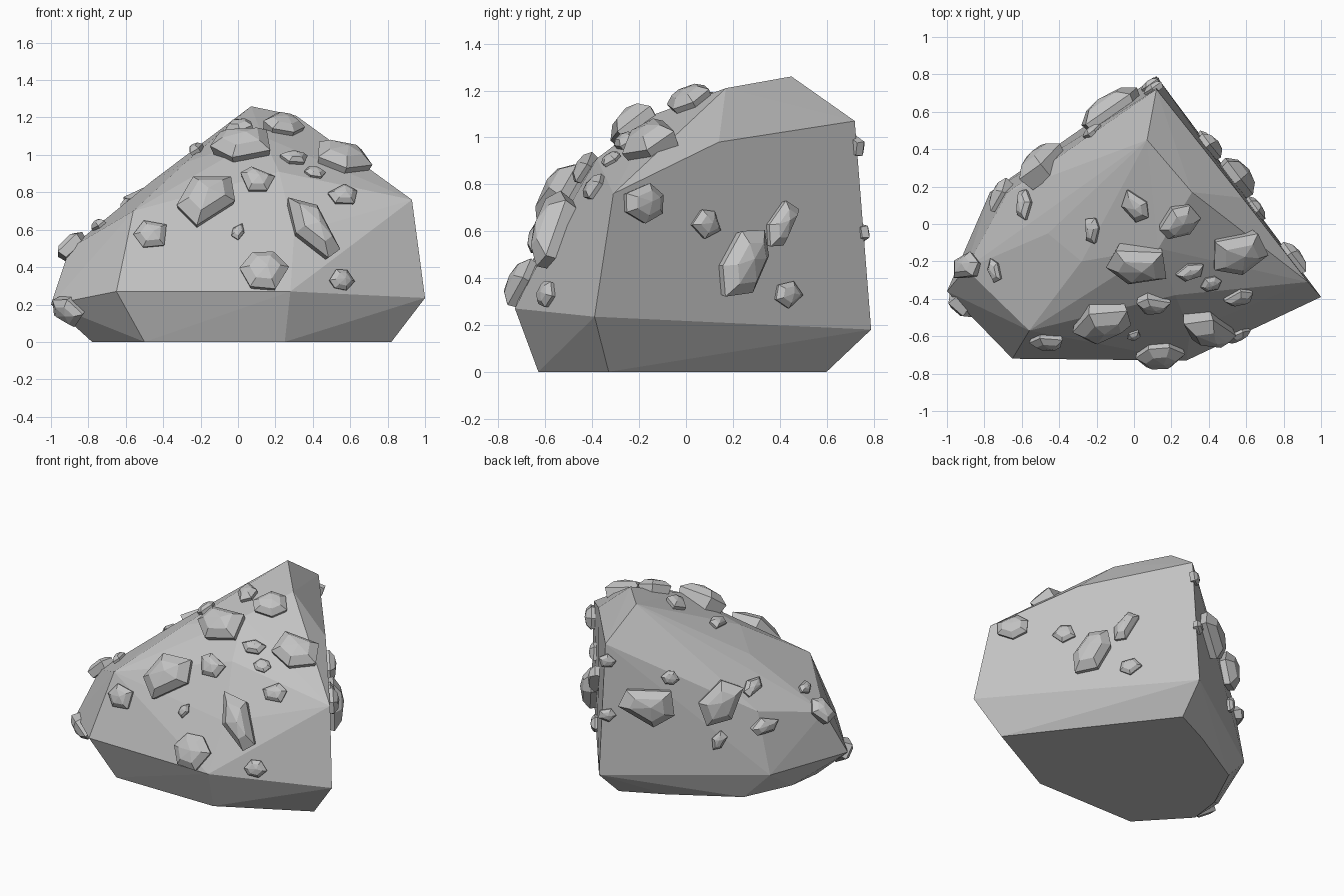
import bpy, bmesh, math, random
from mathutils import Vector, Matrix
from mathutils.bvhtree import BVHTree

if "Cube" in bpy.data.objects:
    bpy.data.objects.remove(bpy.data.objects["Cube"])

random.seed(4)
stone = bpy.data.materials.new("grey stone")
stone.diffuse_color = (0.54, 0.54, 0.54, 1)
stone.use_nodes = True
stone.node_tree.nodes["Principled BSDF"].inputs["Base Color"].default_value = stone.diffuse_color


def hull_mesh(points):
    bm = bmesh.new()
    for p in points:
        bm.verts.new(p)
    res = bmesh.ops.convex_hull(bm, input=bm.verts[:])
    junk = {g for g in res["geom_interior"] + res["geom_unused"] if isinstance(g, bmesh.types.BMVert)}
    bmesh.ops.delete(bm, geom=list(junk), context='VERTS')
    bmesh.ops.recalc_face_normals(bm, faces=bm.faces[:])
    return bm


def make_object(bm, name):
    me = bpy.data.meshes.new(name)
    bm.to_mesh(me)
    me.materials.append(stone)
    ob = bpy.data.objects.new(name, me)
    bpy.context.collection.objects.link(ob)
    return ob


# Main boulder: corner points from foot, belt and crown
foot = [(-.5, -.63, 0), (.25, -.63, 0), (.82, -.33, 0), (.1, .6, 0),
        (-.17, .47, 0), (-.6, .22, 0), (-.75, -.1, 0), (-.78, -.33, 0)]
belt = [(1, -.39, .235), (.28, -.73, .27), (-.65, -.72, .27), (-1, -.36, .2),
        (-.77, .17, .18), (.12, .79, .18), (.57, .11, .175)]
crown = [(.07, .45, 1.26), (.31, .17, 1.21), (.12, .72, 1.07), (.93, -.31, .76),
         (.58, .14, .98), (-.56, -.57, .7), (-.28, -.2, .96), (-.9, -.24, .5),
         (-.675, .17, .6), (-.02, .46, 1.1), (-.37, .18, .89), (-.46, -.05, .86),
         (.13, -.13, 1.1), (.22, -.38, .91), (-.1, -.46, .81), (.3, -.57, .58)]
body = hull_mesh(foot + belt + crown)
tree = BVHTree.FromBMesh(body)
make_object(body, "boulder")

# Viewing frames used to place the chips: origin, right, up, forward
VIEWS = {
    "front": ((0, 0, 0), (1, 0, 0), (0, 0, 1), (0, 1, 0)),
    "right": ((0, 0, 0), (0, 1, 0), (0, 0, 1), (-1, 0, 0)),
    "top": ((0, 0, 0), (1, 0, 0), (0, 1, 0), (0, 0, -1)),
    "back": ((.12, .79, .18), (-.815, -.58, 0), (.261, -.367, .89), (.516, -.725, -.45)),
}


def chip(view, u, v, r, aspect=.8, turn=0.0):
    """Faceted stone chip half sunk in the boulder; turn is the long axis angle in the view."""
    o, right, up, fwd = (Vector(a) for a in VIEWS[view])
    start = o + right * u + up * v - fwd.normalized() * 4
    hit, n, _, _ = tree.ray_cast(start, fwd.normalized())
    if hit is None:
        hit, n, _, _ = tree.find_nearest(o + right * u + up * v)
    a = math.radians(turn)
    axis = right * math.cos(a) + up * math.sin(a)
    x = (axis - n * axis.dot(n)).normalized()
    frame = Matrix((x, n.cross(x), n)).transposed()
    sides = random.choice((5, 5, 6))
    phase = random.uniform(0, 6.28)
    pts = []
    for i in range(sides):
        t = phase + (i + random.uniform(-.2, .2)) * 2 * math.pi / sides
        c, s = math.cos(t), math.sin(t) * aspect
        for k, h in ((.85, -.3), (1, .22), (.62, .48)):
            pts.append(hit + frame @ Vector((c * k * r, s * k * r, h * r)))
    pts.append(hit + frame @ Vector((.1 * r, .05 * r, .58 * r)))
    make_object(hull_mesh(pts), "stone_chip")


# Chips on the front
for c in [(-.46, .57, .10, .85), (-.17, .75, .19, .75, 55), (.10, .86, .10), (.39, .6, .21, .5, -60),
          (.14, .37, .135, .9), (.55, .33, .075), (0, .585, .055, .6, 70), (.56, .78, .085),
          (.41, .9, .06), (-.9, .17, .11)]:
    chip("front", *c)

# Chips on the crown
for c in [(.24, .02, .12, .8, 30), (-.22, -.03, .08, .6, 90), (.01, .1, .1, .7, -60), (.03, -.2, .18, .75),
          (.55, -.14, .17, .8), (-.58, .1, .09, .6, 110), (-.22, .49, .06), (.3, -.25, .085, .6, 15),
          (-.74, -.25, .07, .6, 110), (-.89, -.23, .1)]:
    chip("top", *c)

# Chips on the right face
for c in [(-.19, .72, .11, .8), (.08, .63, .08), (.23, .46, .18, .6, 55), (.4, .63, .12, .55, 50),
          (.43, .33, .075)]:
    chip("right", *c)

# Chips on the back left side (screen offsets from the rear corner)
for c in [(.31, .45, .19, .8), (.77, .46, .18, .7, 50), (.05, .38, .06), (.05, .72, .06),
          (1.045, .31, .1, .6, 15), (.76, .22, .075, .6, 60)]:
    chip("back", *c)
